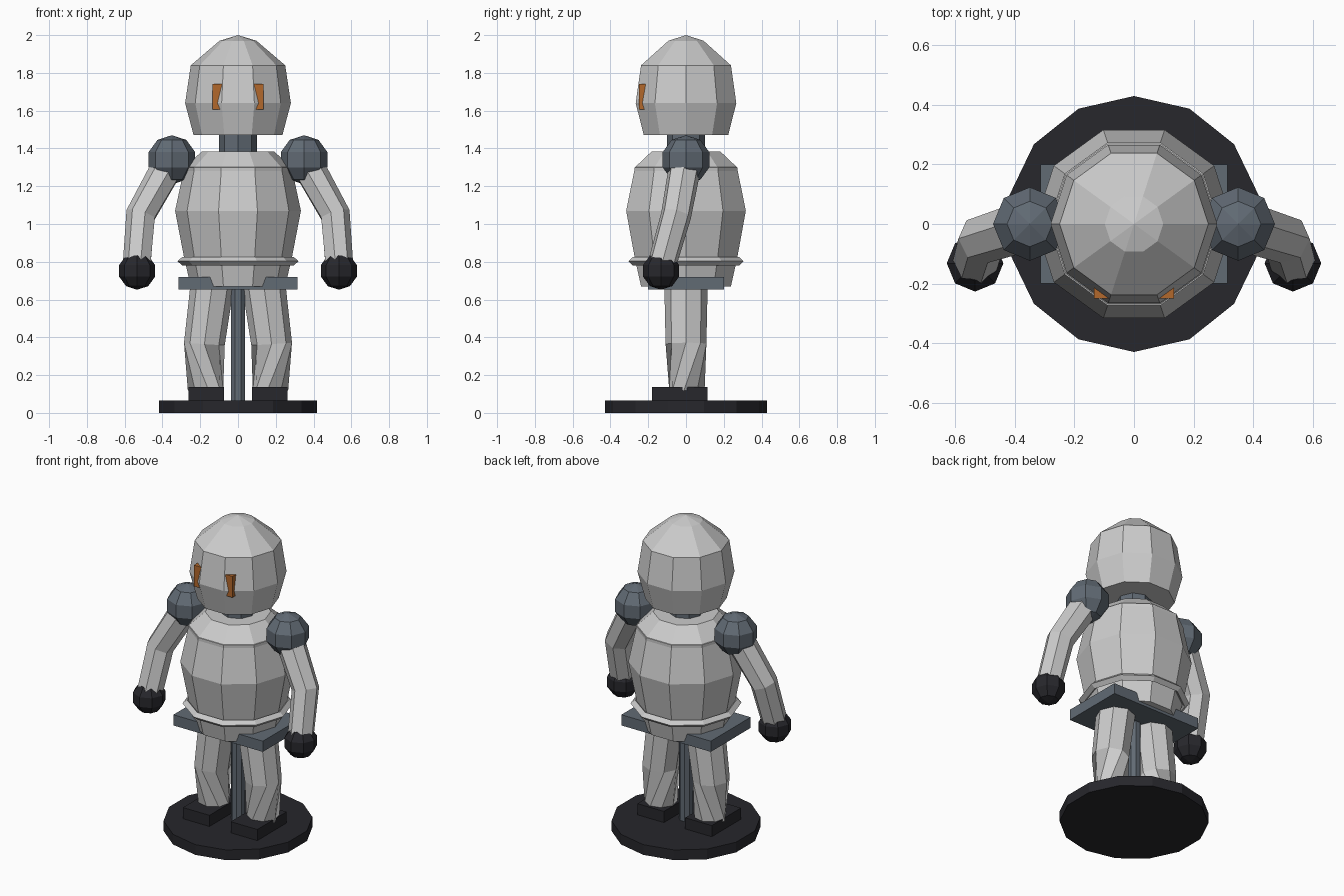
import bpy, bmesh, math
from mathutils import Vector, Matrix

if "Cube" in bpy.data.objects:
    bpy.data.objects.remove(bpy.data.objects["Cube"])


def material(name, rgb):
    m = bpy.data.materials.new(name)
    m.diffuse_color = (*rgb, 1)
    m.use_nodes = True
    m.node_tree.nodes["Principled BSDF"].inputs["Base Color"].default_value = m.diffuse_color
    return m


DARK = material("dark", (0.02, 0.02, 0.025))
STEEL = material("blue_grey", (0.12, 0.145, 0.175))
ORANGE = material("orange", (0.45, 0.14, 0.025))


def finish(name, bm, mat=None):
    bmesh.ops.recalc_face_normals(bm, faces=bm.faces)
    me = bpy.data.meshes.new(name)
    bm.to_mesh(me)
    bm.free()
    ob = bpy.data.objects.new(name, me)
    bpy.context.collection.objects.link(ob)
    if mat:
        me.materials.append(mat)
    return ob


def skin(bm, rings, closed=False):
    """Bridge neighbouring vertex rings with quads and cap the ends."""
    n = len(rings[0])
    pairs = list(zip(rings, rings[1:])) + ([(rings[-1], rings[0])] if closed else [])
    for a, b in pairs:
        for i in range(n):
            j = (i + 1) % n
            bm.faces.new((a[i], a[j], b[j], b[i]))
    if not closed:
        bm.faces.new(rings[0])
        bm.faces.new(rings[-1])


def lathe(name, profile, sides, mat=None, start=0.0, closed=False, tip=None):
    """Turn (radius, z) points around the z axis, with an optional pointed top."""
    bm = bmesh.new()
    rings = []
    for r, z in profile:
        angles = [start + math.tau * i / sides for i in range(sides)]
        rings.append([bm.verts.new((r * math.cos(a), r * math.sin(a), z)) for a in angles])
    skin(bm, rings, closed)
    if tip:
        bmesh.ops.poke(bm, faces=[f for f in bm.faces if len(f.verts) == sides and
                                  f.calc_center_median().z > profile[-1][1] - 1e-4])
        max(bm.verts, key=lambda v: (v.co.z, -v.co.xy.length)).co.z = tip
    return finish(name, bm, mat)


def limb(name, path, sides, s):
    """Sweep a polygon along (x, y, z, radius, twist) points; s mirrors in x."""
    bm = bmesh.new()
    pts = [Vector(p[:3]) for p in path]
    rings = []
    for k, (x, y, z, r, twist) in enumerate(path):
        d = pts[min(k + 1, len(pts) - 1)] - pts[max(k - 1, 0)]
        q = Vector((0, 0, -1)).rotation_difference(d)
        ring = []
        for i in range(sides):
            a = math.tau * i / sides + math.radians(twist)
            co = pts[k] + q @ Vector((r * math.cos(a), r * math.sin(a), 0))
            ring.append(bm.verts.new((s * co.x, co.y, co.z)))
        rings.append(ring)
    skin(bm, rings)
    return finish(name, bm)


def box(name, lo, hi, mat, s=1):
    lo, hi = Vector(lo), Vector(hi)
    c, d = (lo + hi) / 2, hi - lo
    c.x *= s
    bm = bmesh.new()
    bmesh.ops.create_cube(bm, size=1, matrix=Matrix.Translation(c) @ Matrix.Diagonal((*d, 1)))
    return finish(name, bm, mat)


def ball(name, loc, r, mat):
    bm = bmesh.new()
    bmesh.ops.create_uvsphere(bm, u_segments=8, v_segments=5, radius=r,
                              matrix=Matrix.Translation(loc))
    return finish(name, bm, mat)


# Stand
lathe("stand_base", [(0.43, 0), (0.43, 0.065)], 14, DARK, start=math.pi / 2)
lathe("stand_post", [(0.04, 0.06), (0.04, 0.68)], 8, STEEL, start=math.pi / 8)

# Torso, collar band, belt and hip plate
lathe("torso", [(0.25, 0.67), (0.285, 0.82), (0.333, 1.07), (0.284, 1.30), (0.19, 1.385)], 10)
lathe("collar_band", [(0.26, 1.268), (0.288, 1.272), (0.288, 1.30), (0.26, 1.304)], 10)
lathe("belt", [(0.32, 0.803), (0.295, 0.826), (0.27, 0.803), (0.295, 0.78)], 10, closed=True)
box("hip_plate", (-0.315, -0.2, 0.652), (0.315, 0.2, 0.72), STEEL)

# Neck and head
lathe("neck", [(0.1, 1.36), (0.1, 1.5)], 8, STEEL)
lathe("head", [(0.235, 1.47), (0.28, 1.64), (0.25, 1.84), (0.098, 1.97)], 10, tip=2.0)

# Paired parts
for side, s in (("left", 1), ("right", -1)):
    box(side + "_eye", (0.075, -0.25, 1.605), (0.135, -0.18, 1.74), ORANGE, s)
    ball(side + "_shoulder", (s * 0.35, 0, 1.34), 0.13, STEEL)
    ball(side + "_hand", (s * 0.534, -0.132, 0.752), 0.1, DARK)
    limb(side + "_arm", [(0.35, 0, 1.34, 0.088, 0), (0.512, -0.052, 1.05, 0.082, 0),
                         (0.534, -0.132, 0.77, 0.077, 0)], 7, s)
    limb(side + "_leg", [(0.135, 0, 0.69, 0.115, 0), (0.178, 0, 0.365, 0.108, 0),
                         (0.172, 0.005, 0.12, 0.095, -55)], 8, s)
    box(side + "_foot", (0.075, -0.18, 0.06), (0.262, 0.115, 0.136), DARK, s)
